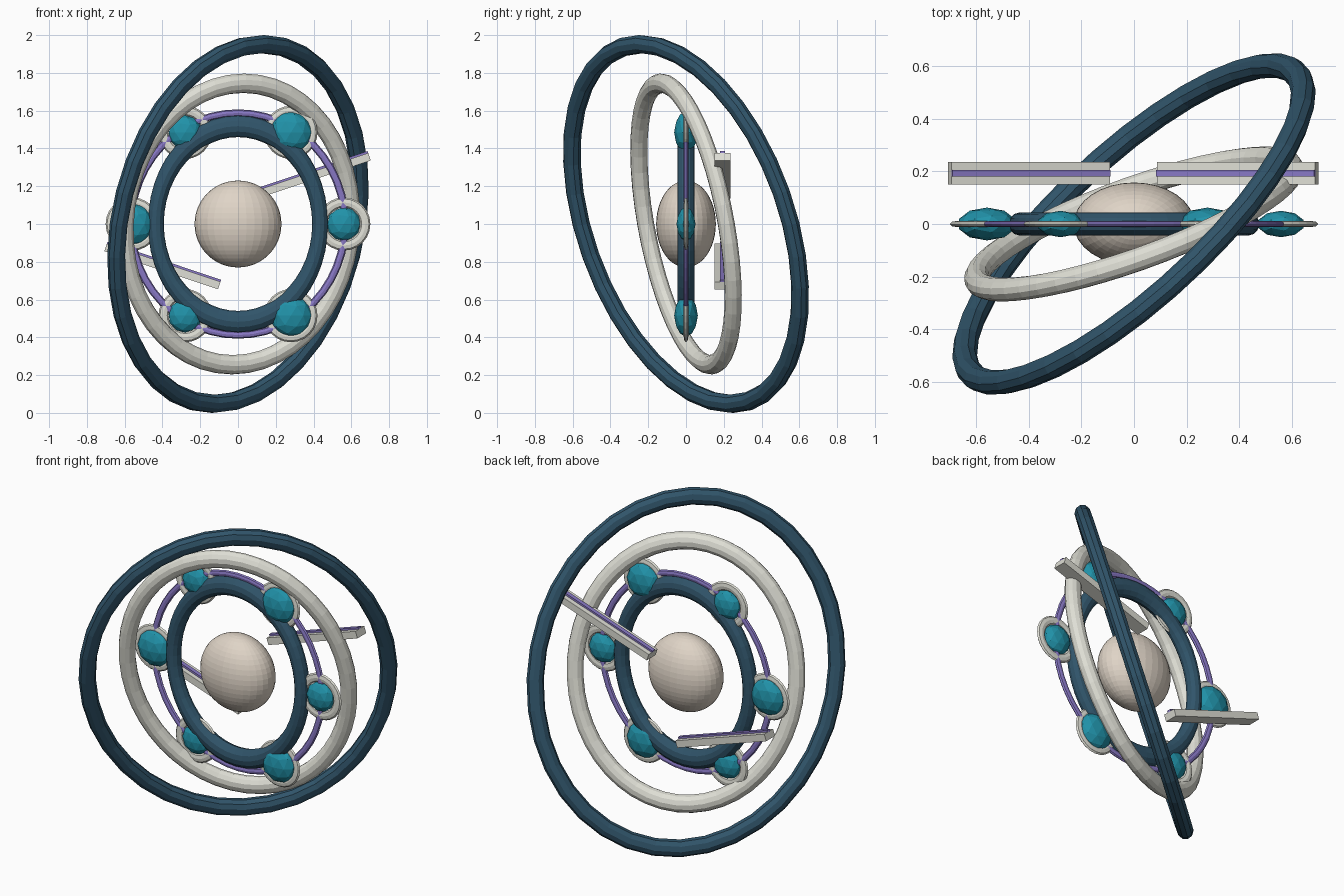
import bpy, bmesh, math
from mathutils import Vector, Matrix

if "Cube" in bpy.data.objects:
    bpy.data.objects.remove(bpy.data.objects["Cube"])

C = Vector((0, 0, 1))


def material(name, rgb):
    m = bpy.data.materials.new(name)
    m.diffuse_color = (*rgb, 1)
    m.use_nodes = True
    m.node_tree.nodes["Principled BSDF"].inputs["Base Color"].default_value = m.diffuse_color
    return m


NAVY = material("navy", (0.03, 0.09, 0.145))
CREAM = material("cream", (0.74, 0.74, 0.67))
BEIGE = material("beige", (0.74, 0.66, 0.57))
TEAL = material("teal", (0.015, 0.29, 0.4))
PURPLE = material("purple", (0.25, 0.19, 0.56))


def finish(name, bm, mat):
    bmesh.ops.recalc_face_normals(bm, faces=bm.faces)
    me = bpy.data.meshes.new(name)
    bm.to_mesh(me)
    bm.free()
    me.materials.append(mat)
    ob = bpy.data.objects.new(name, me)
    bpy.context.collection.objects.link(ob)
    return ob


def ring(name, centre, u, v, ru, rv, rn, mat, seg=36, sides=10):
    """Tube along the ellipse u*cos + v*sin; ru/rv in-plane radii, rn across."""
    u, v = Vector(u), Vector(v)
    n = u.cross(v).normalized()
    bm = bmesh.new()
    loops = []
    for i in range(seg):
        t = 2 * math.pi * i / seg
        c, s = math.cos(t), math.sin(t)
        p = centre + u * c + v * s
        out = (v * c - u * s).cross(n).normalized()
        r = ru * c * c + rv * s * s
        loops.append([bm.verts.new(p + out * r * math.cos(a) + n * rn * math.sin(a))
                      for a in (2 * math.pi * j / sides for j in range(sides))])
    for i in range(seg):
        a, b = loops[i], loops[(i + 1) % seg]
        for j in range(sides):
            k = (j + 1) % sides
            bm.faces.new((a[j], b[j], b[k], a[k]))
    return finish(name, bm, mat)


def box(name, matrix, size, mat):
    bm = bmesh.new()
    bmesh.ops.create_cube(bm, size=1, matrix=matrix @ Matrix.Diagonal((*size, 1)))
    return finish(name, bm, mat)


# Central core
bm = bmesh.new()
bmesh.ops.create_uvsphere(bm, u_segments=32, v_segments=24, radius=1,
                          matrix=Matrix.Translation(C) @ Matrix.Diagonal((0.23, 0.158, 0.23, 1)))
finish("core", bm, BEIGE)

# Large rings: u is the highest point of each tilted ellipse, v the level axis
ring("outer_ring", C, (0.13, -0.24, 0.952), (0.632, 0.555, 0), 0.05, 0.048, 0.046, NAVY)
ring("middle_ring", C, (0.03, -0.13, 0.745), (0.599, 0.2135, 0), 0.052, 0.048, 0.045, CREAM, 48, 12)
ring("inner_ring", C, (0, 0, 0.518), (0.435, 0, 0), 0.058, 0.042, 0.044, NAVY, 48, 12)
ring("thin_ring", C, (0, 0, 0.588), (0.567, 0, 0), 0.019, 0.021, 0.012, PURPLE, 48, 8)

# Six gems in flat collars, alternating small and large
for i in range(6):
    a = math.radians(60 * i)
    p = C + Vector((math.cos(a), 0, math.sin(a))) * 0.56
    ring(f"collar_{i + 1}", p, (0, 0, 0.114), (0.114, 0, 0), 0.027, 0.027, 0.012, CREAM, 24, 8)
    r = 0.112 if i % 2 else 0.09
    bm = bmesh.new()
    bmesh.ops.create_icosphere(bm, subdivisions=2, radius=r,
                               matrix=Matrix.Translation(p) @ Matrix.Diagonal((1, 0.56, 1, 1)))
    finish(f"gem_{i + 1}", bm, TEAL)

# Two slanted bars behind, each with a coloured strip on top
for side, x, z, ang in (("right", 0.395, 1.255, -18.5), ("left", -0.40, 0.775, 18.5)):
    m = Matrix.Translation((x, 0.193, z)) @ Matrix.Rotation(math.radians(ang), 4, 'Y')
    box(f"bar_{side}", m, (0.635, 0.085, 0.042), CREAM)
    box(f"bar_strip_{side}", m @ Matrix.Translation((0, 0, 0.024)), (0.635, 0.026, 0.016), PURPLE)
